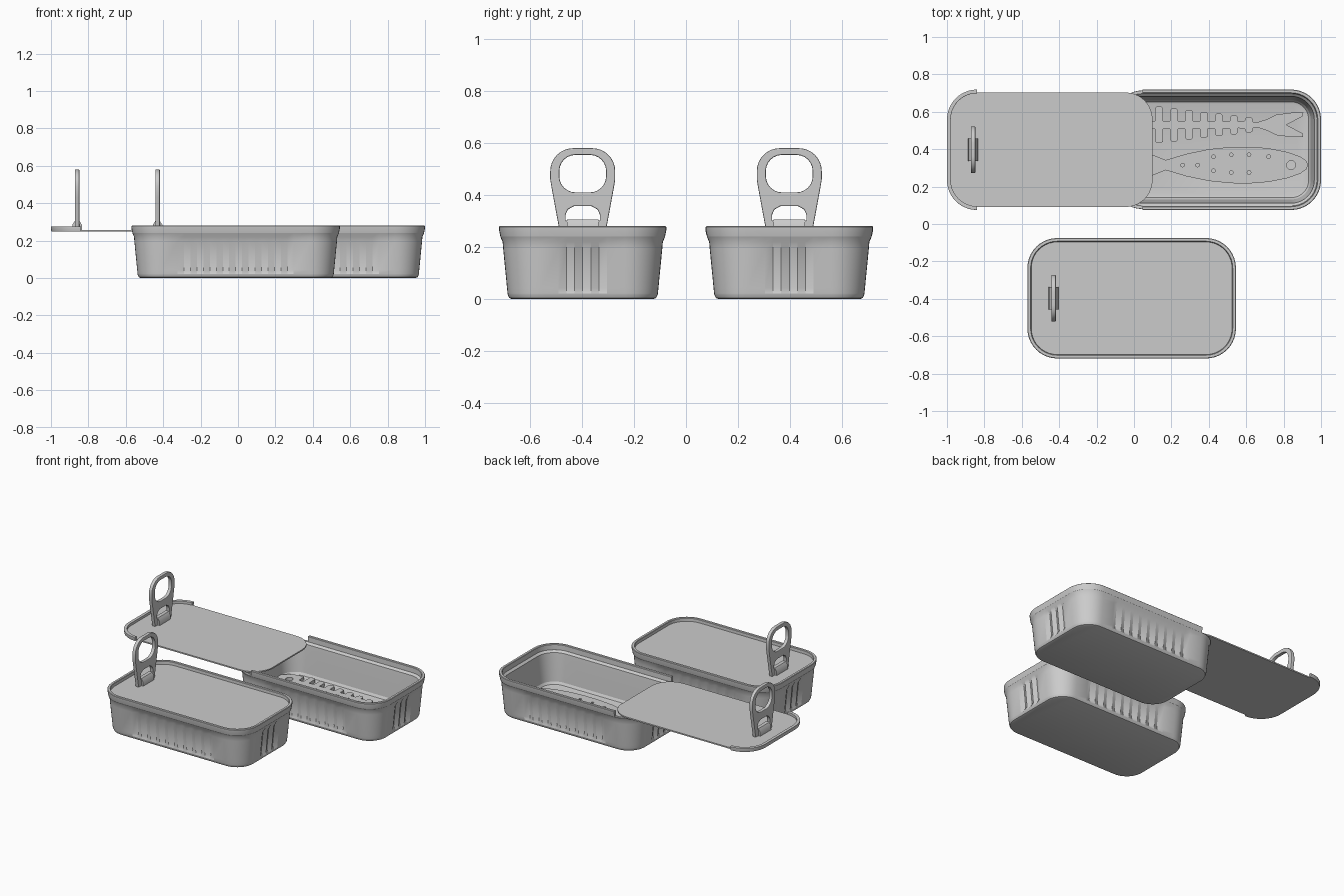
import bpy, bmesh
from math import sin, cos, pi

if "Cube" in bpy.data.objects:
    bpy.data.objects.remove(bpy.data.objects["Cube"])

HX, HY, R = 0.5575, 0.322, 0.16          # rim half sizes and corner radius


def finish(ob, angle=35):
    bpy.ops.object.select_all(action='DESELECT')
    ob.select_set(True)
    bpy.context.view_layer.objects.active = ob
    if ob.type == 'CURVE':
        bpy.ops.object.convert(target='MESH')
        ob = bpy.context.view_layer.objects.active
    bpy.ops.object.shade_smooth_by_angle(angle=angle * pi / 180)
    return ob


# Rounded rectangle path: (x, y, nx, ny, groove weight), counter-clockwise
def side(length, grooves, pitch):
    pts = [(-length, 0)]
    start = -grooves * pitch / 2
    for i in range(2 * grooves + 1):
        pts.append((start + i * pitch / 2, i % 2))
    return pts + [(length, 0)]


def make_path():
    path, split = [], 0
    for k in range(4):
        a = (k - 1) * pi / 2              # outward direction of this side
        n = (round(cos(a)), round(sin(a)))
        t = (-n[1], n[0])
        long_side = k % 2 == 0
        half, dist = (HX - R, HY) if long_side else (HY - R, HX)
        for s, g in side(half, *((9, 0.069) if long_side else (3, 0.062))):
            path.append((n[0] * dist + t[0] * s, n[1] * dist + t[1] * s, *n, g))
        if k == 2:
            split = len(path) - 1         # where the left end begins
        cx = n[0] * (dist - R) + t[0] * half
        cy = n[1] * (dist - R) + t[1] * half
        for i in range(1, 10):
            b = a + i * pi / 20
            path.append((cx + R * cos(b), cy + R * sin(b), cos(b), sin(b), 0))
    return path, split


PATH, SPLIT = make_path()
RIGHT_PART = PATH[:SPLIT + 1]
LEFT_PART = PATH[SPLIT:] + PATH[:1]


# Sweep rows of (z, inset, groove depth) around the path
def loft(name, path, rows, loc, closed=True, tube=False):
    bm = bmesh.new()
    grid = [[bm.verts.new((x - nx * (d + g * w), y - ny * (d + g * w), z))
             for x, y, nx, ny, w in path] for z, d, g in rows]
    n, m = len(path), len(rows)
    for j in range(m if tube else m - 1):
        r0, r1 = grid[j], grid[(j + 1) % m]
        for i in range(n if closed else n - 1):
            k = (i + 1) % n
            bm.faces.new((r0[i], r0[k], r1[k], r1[i]))
    if not tube:
        bm.faces.new(grid[0][::-1])
        bm.faces.new(grid[-1])
    elif not closed:
        bm.faces.new([r[0] for r in grid])
        bm.faces.new([r[-1] for r in grid][::-1])
    bmesh.ops.recalc_face_normals(bm, faces=bm.faces)
    me = bpy.data.meshes.new(name)
    bm.to_mesh(me)
    bm.free()
    ob = bpy.data.objects.new(name, me)
    ob.location = loc
    bpy.context.collection.objects.link(ob)
    return finish(ob, 25)


BODY = [(0, 0.05, 0), (0.004, 0.04, 0), (0.016, 0.034, 0), (0.022, 0.033, 0),
        (0.042, 0.031, 0.016), (0.195, 0.016, 0.016), (0.22, 0.014, 0),
        (0.24, 0.005, 0), (0.243, 0.006, 0), (0.243, 0.022, 0), (0.23, 0.036, 0),
        (0.2, 0.04, 0), (0.04, 0.056, 0), (0.024, 0.066, 0), (0.02, 0.08, 0)]
RIM = [(0.238, 0.006, 0), (0.262, 0.001, 0), (0.277, 0, 0), (0.28, 0.003, 0),
       (0.28, 0.017, 0), (0.277, 0.02, 0), (0.238, 0.022, 0)]
PLATE = [(0.248, 0.016, 0), (0.257, 0.016, 0)]
LID_RIM = [(0.248, 0.003, 0), (0.262, 0, 0), (0.274, 0, 0), (0.276, 0.003, 0),
           (0.276, 0.017, 0), (0.274, 0.02, 0), (0.248, 0.02, 0)]


# Flat filled shape with holes, given thickness
def flat_shape(name, loops, thick, loc, rot=(0, 0, 0), bevel=0.0):
    cu = bpy.data.curves.new(name, 'CURVE')
    cu.dimensions, cu.fill_mode = '2D', 'BOTH'
    cu.extrude, cu.bevel_depth, cu.bevel_resolution = thick / 2 - bevel, bevel, 1
    for pts in loops:
        sp = cu.splines.new('POLY')
        sp.points.add(len(pts) - 1)
        for p, (x, y) in zip(sp.points, pts):
            p.co = (x, y, 0, 1)
        sp.use_cyclic_u = True
    ob = bpy.data.objects.new(name, cu)
    ob.location, ob.rotation_euler = loc, rot
    bpy.context.collection.objects.link(ob)
    return finish(ob)


def rrect(cx, cy, hx, hy, r, n=6):
    out = []
    for k, (sx, sy) in enumerate([(1, 1), (-1, 1), (-1, -1), (1, -1)]):
        for i in range(n + 1):
            a = (k + i / n) * pi / 2
            out.append((cx + sx * (hx - r) + r * cos(a), cy + sy * (hy - r) + r * sin(a)))
    return out


def circle(x, y, r, n=12):
    return [(x + r * cos(i * 2 * pi / n), y + r * sin(i * 2 * pi / n)) for i in range(n)]


def mirror_y(half):
    return half + [(x, -y) for x, y in reversed(half) if abs(y) > 1e-6]


# Pull tab: upright ring with a slot, and its hinge block
def pull_tab(name, x, y, dz=0):
    half = [(0.084, 0.256), (0.116, 0.43), (0.121, 0.46), (0.121, 0.49)]
    half += [(0.036 + 0.085 * cos(a), 0.491 + 0.085 * sin(a))
             for a in [i * pi / 16 for i in range(1, 9)]]
    outline = half + [(-u, v) for u, v in reversed(half)]
    slot = [(0.07, 0.298), (0.07, 0.325), (0.06, 0.347), (0.035, 0.361)]
    slot += [(-u, v) for u, v in reversed(slot)]
    flat_shape(name + "_ring", [outline, rrect(0, 0.482, 0.094, 0.076, 0.066), slot],
               0.024, (x, y, dz), (pi / 2, 0, pi / 2), 0.004)
    block = [(0.027, 0.254), (0.025, 0.285), (0.012, 0.305)]
    block += [(-u, v) for u, v in reversed(block)]
    flat_shape(name + "_hinge", [block], 0.12, (x, y, dz), (pi / 2, 0, 0))


A = (-0.0125, -0.397, 0)
B = (0.4425, 0.397, 0)
L = (-0.4425, 0.397, 0)

# Closed can
loft("closed_can_body", PATH, BODY, A)
loft("closed_can_rim", PATH, RIM, A, tube=True)
loft("closed_can_lid", PATH, PLATE, A)
pull_tab("closed_can_tab", -0.43, A[1])

# Open can, with its lid slid off carrying the left end of the rim
loft("open_can_body", PATH, BODY, B)
loft("open_can_rim", RIGHT_PART, RIM, B, closed=False, tube=True)
loft("open_lid_plate", PATH, PLATE, L)
loft("open_lid_rim", LEFT_PART, LID_RIM, L, closed=False, tube=True)
pull_tab("open_lid_tab", -0.86, L[1])

# Whole fish
fish = mirror_y([(0.0, 0), (-0.05, 0.08), (0.03, 0.075), (0.1, 0.055), (0.17, 0.027),
                 (0.28, 0.06), (0.4, 0.085), (0.52, 0.097), (0.62, 0.098), (0.72, 0.09),
                 (0.82, 0.07), (0.89, 0.045), (0.922, 0.022), (0.93, 0)])
dots = [(0.26, 0), (0.34, 0), (0.425, 0.045), (0.425, -0.03), (0.52, 0.055),
        (0.52, -0.04), (0.615, 0.055), (0.615, -0.04), (0.72, 0.045)]
flat_shape("whole_fish", [fish, circle(0.84, 0, 0.024)] + [circle(x, y, 0.01, 8) for x, y in dots],
           0.024, (0, 0.315, 0.031))

# Fish skeleton: skull, ribs and tail in one outline
bones = [(-0.065, 0), (-0.055, 0.03), (-0.02, 0.06), (0.03, 0.08), (0.075, 0.08), (0.08, 0.022)]
for i in range(7):
    x, h = 0.112 + i * 0.08, 0.098 - 0.0095 * i
    bones += [(x, 0.022), (x + 0.002, h - 0.008), (x + 0.01, h), (x + 0.033, h),
              (x + 0.042, h - 0.008), (x + 0.044, 0.022 - 0.001 * i)]
bones += [(0.66, 0.014), (0.71, 0.03), (0.76, 0.055), (0.84, 0.065), (0.905, 0.065),
          (0.9, 0.045), (0.815, 0)]
flat_shape("fish_skeleton", [mirror_y(bones), circle(0.02, 0, 0.025)], 0.024, (0, 0.53, 0.031))
